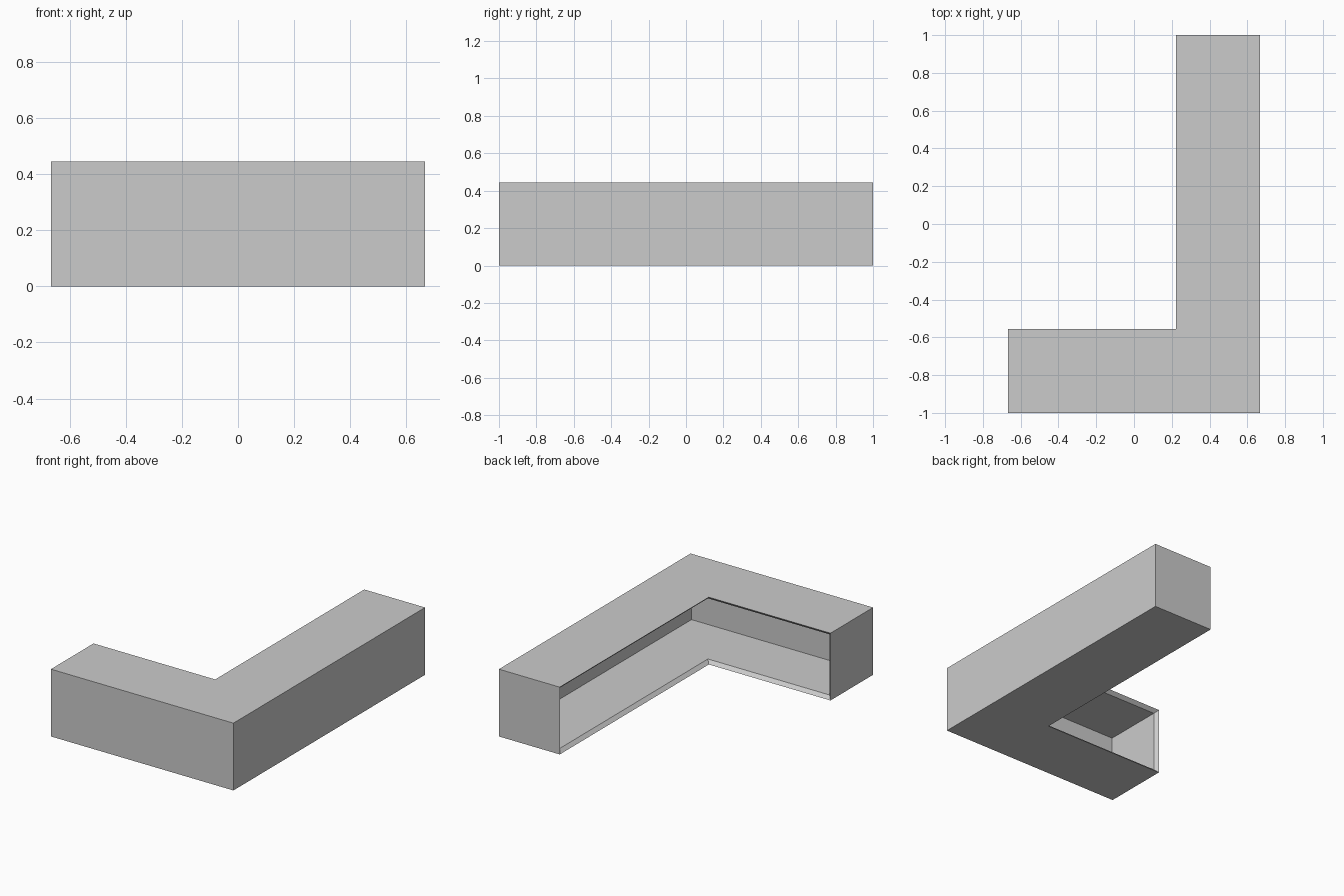
import bpy, bmesh

if "Cube" in bpy.data.objects:
    bpy.data.objects.remove(bpy.data.objects["Cube"])

H = 4 / 9          # height and arm width
T = 0.022          # wall thickness
X, Y = 2 / 3, 1.0  # half sizes


def l_profile(t):
    """L outline inset by t; runs along the outer walls, last point is the inner corner."""
    xi, yi = X - H + t, -Y + H - t
    return [(xi, Y - t), (X - t, Y - t), (X - t, -Y + t),
            (-X + t, -Y + t), (-X + t, yi), (xi, yi)]


bm = bmesh.new()


def shell(t):
    """Floor, roof and outer walls; the two inner sides of the L stay open."""
    low = [bm.verts.new((x, y, t)) for x, y in l_profile(t)]
    top = [bm.verts.new((x, y, H - t)) for x, y in l_profile(t)]
    bm.faces.new(low)
    bm.faces.new(top)
    for i in range(4):
        bm.faces.new((low[i], low[i + 1], top[i + 1], top[i]))
    # rim loop around the opening
    return [low[4], low[5], low[0], top[0], top[5], top[4]]


outer, inner = shell(0), shell(T)

# Chamfered rim joining the outer and inner skins
for i in range(6):
    j = (i + 1) % 6
    bm.faces.new((outer[i], outer[j], inner[j], inner[i]))

bmesh.ops.recalc_face_normals(bm, faces=bm.faces[:])
mesh = bpy.data.meshes.new("corner_shell")
bm.to_mesh(mesh)
bm.free()
bpy.context.collection.objects.link(bpy.data.objects.new("corner_shell", mesh))
